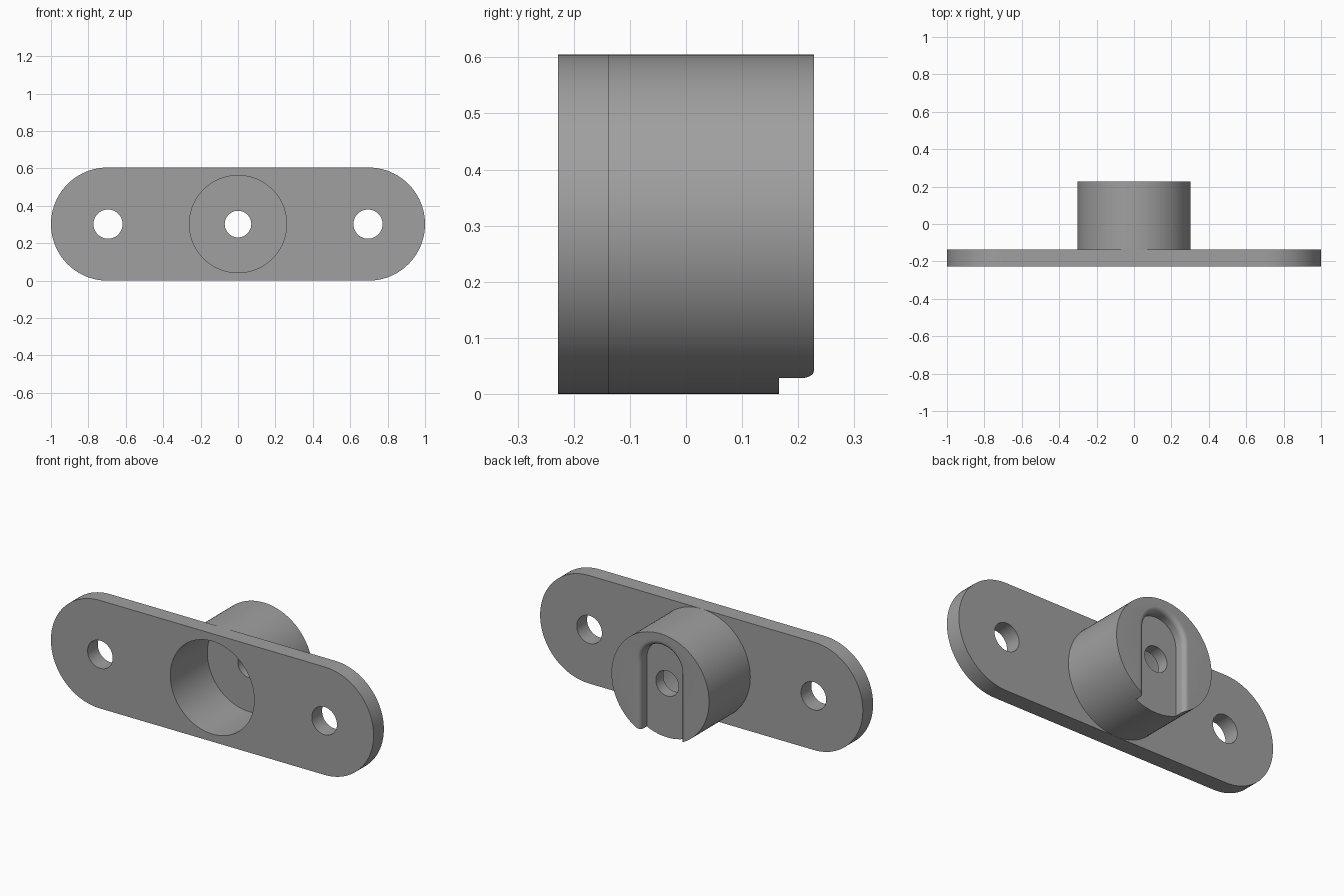
import bpy, bmesh, math

if "Cube" in bpy.data.objects:
    bpy.data.objects.remove(bpy.data.objects["Cube"])

R = 0.3025           # plate half height and boss radius
CZ = 0.3025          # height of the centre line
FRONT, STEP, BACK = -0.228, -0.137, 0.228
SLOT_FLOOR, BORE_FLOOR = 0.166, 0.10

grey = bpy.data.materials.new("grey")
grey.diffuse_color = (0.35, 0.35, 0.35, 1)
grey.use_nodes = True
grey.node_tree.nodes["Principled BSDF"].inputs["Base Color"].default_value = grey.diffuse_color


def arc(cx, cz, r, a0, a1, n):
    """Points on an arc in the x-z plane, angles in degrees."""
    return [(cx + r * math.cos(math.radians(a0 + (a1 - a0) * i / n)),
             cz + r * math.sin(math.radians(a0 + (a1 - a0) * i / n))) for i in range(n + 1)]


def circle(x, r, n=96):
    return arc(x, CZ, r, 0, 360, n)[:-1]


def loft(name, sections):
    """Closed solid through (y, outline) sections."""
    bm = bmesh.new()
    rings = [[bm.verts.new((x, y, z)) for x, z in pts] for y, pts in sections]
    for a, b in zip(rings, rings[1:]):
        for i in range(len(a)):
            j = (i + 1) % len(a)
            bm.faces.new((a[i], a[j], b[j], b[i]))
    bm.faces.new(rings[0])
    bm.faces.new(rings[-1])
    bmesh.ops.recalc_face_normals(bm, faces=bm.faces)
    me = bpy.data.meshes.new(name)
    bm.to_mesh(me)
    bm.free()
    me.materials.append(grey)
    ob = bpy.data.objects.new(name, me)
    bpy.context.collection.objects.link(ob)
    return ob


def prism(name, pts, y0, y1):
    return loft(name, [(y0, pts), (y1, pts)])


def activate(ob):
    bpy.ops.object.select_all(action='DESELECT')
    ob.select_set(True)
    bpy.context.view_layer.objects.active = ob


def cut(ob, cutters):
    for c in cutters:
        activate(ob)
        m = ob.modifiers.new("cut", 'BOOLEAN')
        m.operation, m.solver, m.object = 'DIFFERENCE', 'EXACT', c
        bpy.ops.object.modifier_apply(modifier=m.name)


def slot_outline(w):
    """Arch outline, open past the bottom of the boss."""
    return [(w, -0.1)] + arc(0, CZ + 0.107, w, 0, 180, 40) + [(-w, -0.1)]


# mounting plate with rounded ends
end = R - 1 + 1 - R + (1 - R)
plate = prism("mounting_plate",
              arc(end, CZ, R, -90, 90, 48) + arc(-end, CZ, R, 90, 270, 48), FRONT, STEP)

# round boss behind the plate
boss = prism("boss", circle(0, R), STEP, BACK)

# cutters: bore, centre hole, screw holes
bore = prism("bore_cutter", circle(0, 0.26), FRONT - 0.1, BORE_FLOOR)
centre_hole = prism("centre_hole_cutter", circle(0, 0.071, 48), 0, 0.3)
screw_holes = [prism("screw_hole_cutter", circle(s * 0.695, 0.078, 48), -0.4, 0) for s in (-1, 1)]

# slot cutter with a rounded lip at the back face
lip = 0.026
sections = [(SLOT_FLOOR, slot_outline(0.127))]
for i in range(9):
    a = math.radians(90 * i / 8)
    sections.append((BACK - lip + lip * math.sin(a), slot_outline(0.127 + lip * (1 - math.cos(a)))))
sections.append((BACK + 0.05, slot_outline(0.127 + lip)))
slot = loft("slot_cutter", sections)

cut(plate, [bore] + screw_holes)
cut(boss, [bore, slot, centre_hole])

for c in [bore, centre_hole, slot] + screw_holes:
    bpy.data.objects.remove(c)

for ob in (plate, boss):
    activate(ob)
    bpy.ops.object.shade_smooth_by_angle(angle=math.radians(30))
